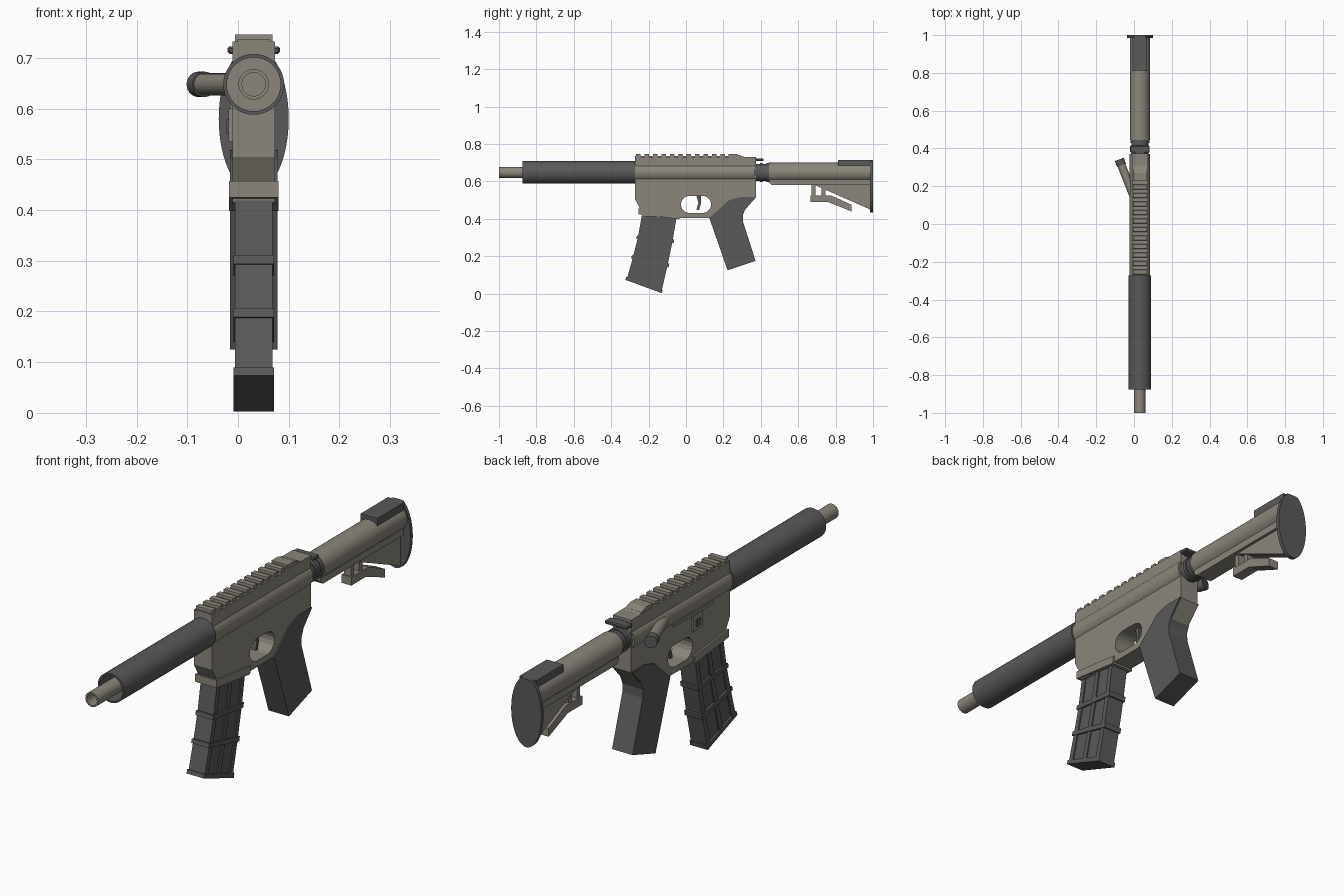
import bpy, bmesh, math
from mathutils import Vector

if "Cube" in bpy.data.objects:
    bpy.data.objects.remove(bpy.data.objects["Cube"])

CX, CZ = 0.031, 0.648      # centre plane and bore axis


def material(name, rgb):
    m = bpy.data.materials.new(name)
    m.use_nodes = True
    m.diffuse_color = (*rgb, 1)
    m.node_tree.nodes["Principled BSDF"].inputs["Base Color"].default_value = (*rgb, 1)
    return m


TAN = material("warm grey", (0.26, 0.24, 0.20))
DARK = material("dark grey", (0.10, 0.10, 0.10))


def finish(name, bm, mat, smooth=False):
    bmesh.ops.recalc_face_normals(bm, faces=bm.faces)
    me = bpy.data.meshes.new(name)
    bm.to_mesh(me)
    bm.free()
    ob = bpy.data.objects.new(name, me)
    bpy.context.collection.objects.link(ob)
    me.materials.append(mat)
    if smooth:
        bpy.ops.object.select_all(action='DESELECT')
        ob.select_set(True)
        bpy.context.view_layer.objects.active = ob
        bpy.ops.object.shade_smooth_by_angle(angle=math.radians(35))
    return ob


def add_prism(bm, pts, half, x=CX):
    """Side outline (y, z) given thickness across x."""
    a, b = [[bm.verts.new((x + s * half, y, z)) for y, z in pts] for s in (-1, 1)]
    bm.faces.new(a)
    bm.faces.new(b)
    for i in range(len(pts)):
        j = (i + 1) % len(pts)
        bm.faces.new((a[i], a[j], b[j], b[i]))


def prism(name, pts, half, mat, x=CX, smooth=False):
    bm = bmesh.new()
    add_prism(bm, pts, half, x)
    return finish(name, bm, mat, smooth)


def rect(y0, y1, z0, z1):
    return [(y0, z0), (y1, z0), (y1, z1), (y0, z1)]


def lathe(name, profile, mat, seg=40):
    """Closed (y, radius) profile spun around the bore axis."""
    bm = bmesh.new()
    rings = []
    for k in range(seg):
        t = 2 * math.pi * k / seg
        rings.append([bm.verts.new((CX + r * math.cos(t), y, CZ + r * math.sin(t)))
                      for y, r in profile])
    n = len(profile)
    for k in range(seg):
        a, b = rings[k], rings[(k + 1) % seg]
        for i in range(n):
            j = (i + 1) % n
            bm.faces.new((a[i], a[j], b[j], b[i]))
    bmesh.ops.remove_doubles(bm, verts=bm.verts, dist=1e-5)
    return finish(name, bm, mat, True)


def rod(name, y0, y1, r, mat):
    return lathe(name, [(y0, 0), (y0, r), (y1, r), (y1, 0)], mat)


def tube(name, y0, y1, r, inner, mat):
    return lathe(name, [(y0, inner), (y0, r), (y1, r), (y1, inner)], mat)


def bevel(ob, width):
    m = ob.modifiers.new("edge", 'BEVEL')
    m.width, m.segments, m.limit_method = width, 1, 'ANGLE'


# Barrel and handguard
lathe("barrel", [(-1, 0.023), (-1, 0.03), (-0.27, 0.03), (-0.27, 0), (-0.9, 0), (-0.9, 0.023)], TAN)
tube("handguard", -0.875, -0.273, 0.06, 0.053, DARK)

# Receiver with trigger opening
receiver = prism("receiver", [(-0.273, 0.732), (-0.273, 0.505), (-0.245, 0.455), (-0.235, 0.415),
                              (-0.03, 0.405), (0.135, 0.405), (0.30, 0.43), (0.374, 0.515),
                              (0.374, 0.732)], 0.042, TAN)
hole = []
for cy, start in ((0.088, -90), (0.019, 90)):
    hole += [(cy + 0.046 * math.cos(math.radians(start + a)),
              0.477 + 0.046 * math.sin(math.radians(start + a))) for a in range(0, 181, 20)]
cutter = prism("trigger_opening_cutter", hole, 0.1, TAN)
cutter.hide_render = True
cutter.hide_viewport = True
cutter.display_type = 'WIRE'
cut = receiver.modifiers.new("trigger opening", 'BOOLEAN')
cut.object, cut.operation, cut.solver = cutter, 'DIFFERENCE', 'EXACT'
bpy.context.view_layer.objects.active = receiver
bpy.ops.object.modifier_apply(modifier=cut.name)
bpy.data.objects.remove(cutter)

rod("receiver_tube", -0.273, 0.37, 0.054, TAN)
prism("trigger", [(0.055, 0.53), (0.08, 0.53), (0.079, 0.48), (0.07, 0.447), (0.056, 0.45), (0.066, 0.485)],
      0.01, DARK)
prism("magazine_well_flange", [(-0.255, 0.457), (-0.255, 0.425), (-0.035, 0.398), (-0.03, 0.43)],
      0.049, TAN)
prism("catch_plate", rect(-0.08, -0.02, 0.535, 0.6), 0.006, TAN, CX - 0.044)
prism("catch_button", rect(-0.062, -0.038, 0.55, 0.58), 0.005, DARK, CX - 0.049)
prism("ejection_ledge", rect(-0.16, 0.1, 0.6, 0.612), 0.004, TAN, CX - 0.043)

# Top rail
bm = bmesh.new()
add_prism(bm, rect(-0.272, 0.30, 0.73, 0.736), 0.032)
for i in range(11):
    y = -0.268 + 0.045 * i
    add_prism(bm, [(y, 0.732), (y + 0.027, 0.732), (y + 0.025, 0.746), (y + 0.002, 0.746)], 0.037)
add_prism(bm, [(0.227, 0.732), (0.31, 0.732), (0.27, 0.746), (0.227, 0.746)], 0.037)
finish("top_rail", bm, TAN)

# Rear pull handle
prism("pull_handle_stem", rect(0.36, 0.4, 0.71, 0.722), 0.025, DARK)
bevel(prism("pull_handle_bar", rect(0.378, 0.415, 0.708, 0.723), 0.052, DARK), 0.004)


# Angled side handle
def slanted(name, start, end, r, mat):
    a, b = Vector(start), Vector(end)
    bm = bmesh.new()
    bmesh.ops.create_cone(bm, cap_ends=True, segments=28, radius1=r, radius2=r, depth=(b - a).length)
    bm.transform((b - a).to_track_quat('Z', 'Y').to_matrix().to_4x4())
    bmesh.ops.translate(bm, verts=bm.verts, vec=(a + b) / 2)
    return finish(name, bm, mat, True)


slanted("side_handle", (0.005, 0.13, CZ), (-0.068, 0.315, CZ), 0.022, TAN)
slanted("side_handle_cap", (-0.066, 0.31, CZ), (-0.078, 0.342, CZ), 0.025, DARK)

# Pistol grip
prism("pistol_grip", [(0.125, 0.405), (0.222, 0.125), (0.372, 0.175), (0.305, 0.385), (0.304, 0.42),
                      (0.318, 0.455), (0.374, 0.518), (0.29, 0.517), (0.23, 0.5), (0.175, 0.45)],
      0.047, DARK)

# Magazine: a curved body carrying a grid of raised ribs
FRONT = [(-0.235, 0.425), (-0.257, 0.30), (-0.285, 0.19), (-0.318, 0.072)]
BACK = [(-0.05, 0.41), (-0.072, 0.28), (-0.10, 0.145), (-0.133, 0.004)]


def mag_point(u, v):
    i = min(int(v * 3), 2)
    f = v * 3 - i
    a = Vector(FRONT[i]).lerp(Vector(FRONT[i + 1]), f)
    b = Vector(BACK[i]).lerp(Vector(BACK[i + 1]), f)
    return tuple(a + (b - a) * u)


def mag_part(bm, u0, u1, v0, v1, half):
    vs = [v0] + [k / 3 for k in (1, 2) if v0 < k / 3 < v1] + [v1]
    add_prism(bm, [mag_point(u0, v) for v in vs] + [mag_point(u1, v) for v in reversed(vs)], half)


bm = bmesh.new()
mag_part(bm, 0.02, 0.98, 0, 1, 0.032)
finish("magazine_body", bm, DARK)
bm = bmesh.new()
for u in (0, 0.44, 0.88):
    mag_part(bm, u, u + 0.12, 0, 0.97, 0.037)
for v in (0.33, 0.65):
    mag_part(bm, -0.04, 1.04, v - 0.025, v + 0.025, 0.04)
mag_part(bm, -0.03, 1.02, 0.955, 1, 0.04)
finish("magazine_ribs", bm, DARK)

# Stock
rod("buffer_tube", 0.37, 0.46, 0.045, DARK)
for y in (0.395, 0.43):
    rod("buffer_ring", y, y + 0.015, 0.05, DARK)
rod("stock_tube", 0.445, 0.985, 0.053, TAN)
prism("stock_underside", [(0.445, 0.64), (0.445, 0.595), (0.46, 0.58), (0.985, 0.58), (0.985, 0.64)],
      0.036, TAN)
prism("stock_fin", [(0.66, 0.6), (0.69, 0.58), (0.985, 0.45), (0.985, 0.62)], 0.024, TAN)
prism("lever", [(0.665, 0.525), (0.775, 0.525), (0.885, 0.475), (0.885, 0.44), (0.76, 0.49),
                (0.665, 0.49)], 0.022, TAN)
for y in (0.67, 0.725):
    prism("lever_post", rect(y, y + 0.022, 0.515, 0.59), 0.016, TAN)
prism("cheek_pad", rect(0.812, 0.99, 0.675, 0.716), 0.038, DARK)

# Butt plate: oval with a flat top
bm = bmesh.new()
loop = [bm.verts.new((CX + 0.069 * math.cos(2 * math.pi * k / 48), 0.985,
                      min(0.58 + 0.145 * math.sin(2 * math.pi * k / 48), 0.716))) for k in range(48)]
face = bm.faces.new(loop)
ext = bmesh.ops.extrude_face_region(bm, geom=[face], use_keep_orig=True)
bmesh.ops.translate(bm, vec=(0, 0.015, 0), verts=[g for g in ext["geom"] if isinstance(g, bmesh.types.BMVert)])
finish("butt_plate", bm, DARK, True)
